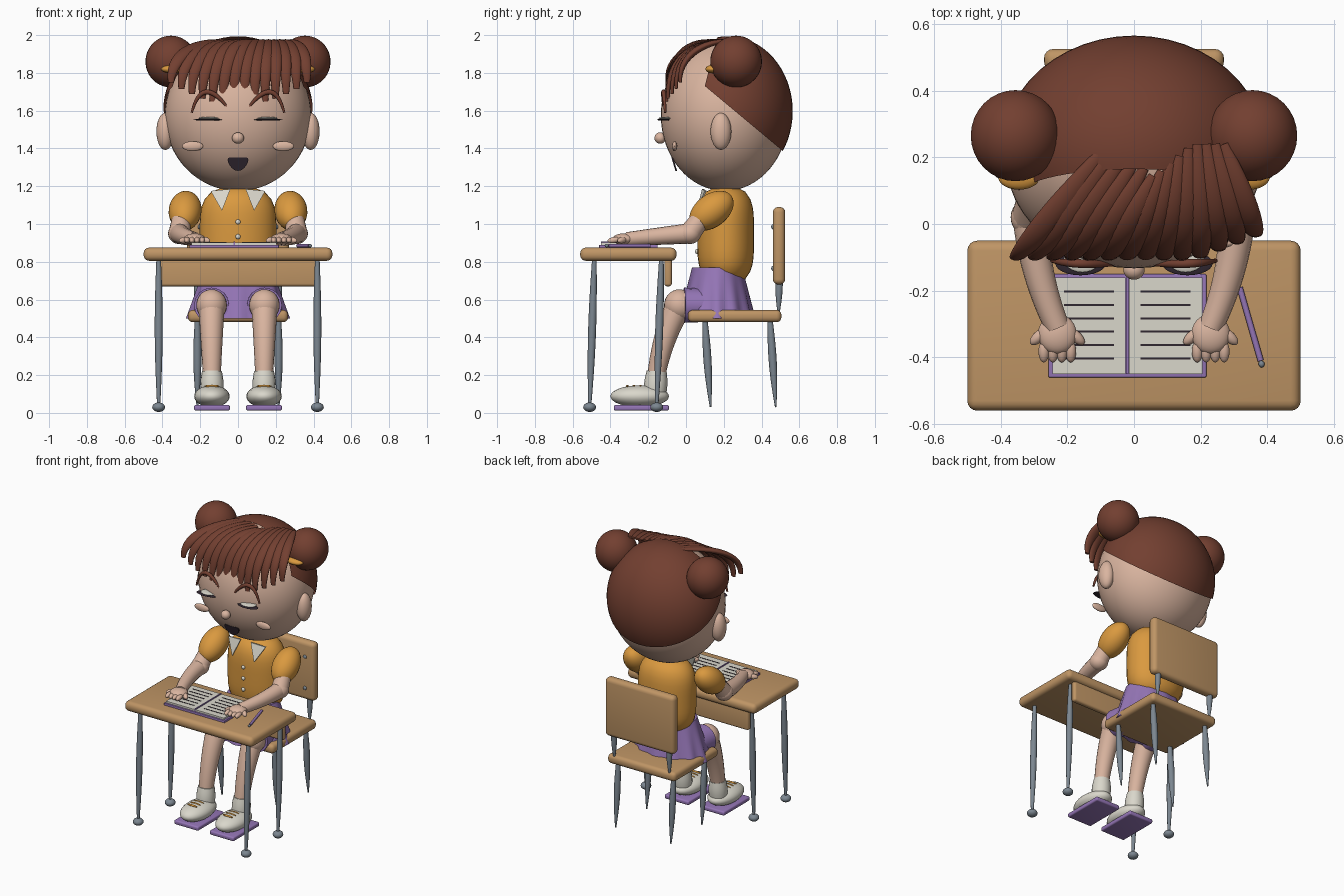
import bpy, bmesh, math
from mathutils import Vector, Matrix, Quaternion

cube = bpy.data.objects.get("Cube")
if cube:
    bpy.data.objects.remove(cube, do_unlink=True)


def material(name, red, green, blue):
    mat = bpy.data.materials.new(name)
    mat.use_nodes = True
    mat.diffuse_color = (red, green, blue, 1)
    mat.node_tree.nodes["Principled BSDF"].inputs["Base Color"].default_value = mat.diffuse_color
    return mat


skin = material("skin", .7, .46, .35)
hair = material("brown_hair", .17, .05, .03)
orange = material("orange_cloth", .7, .32, .05)
purple = material("purple", .3, .18, .47)
wood = material("wood", .52, .3, .13)
metal = material("grey_metal", .2, .24, .28)
white = material("off_white", .7, .68, .6)
dark = material("dark_plum", .03, .02, .03)


def finish(name, bm, mat, angle=50):
    bmesh.ops.recalc_face_normals(bm, faces=bm.faces[:])
    mesh = bpy.data.meshes.new(name)
    bm.to_mesh(mesh)
    bm.free()
    mesh.materials.append(mat)
    obj = bpy.data.objects.new(name, mesh)
    bpy.context.collection.objects.link(obj)
    bpy.ops.object.select_all(action='DESELECT')
    obj.select_set(True)
    bpy.context.view_layer.objects.active = obj
    bpy.ops.object.shade_smooth_by_angle(angle=math.radians(angle))


def ball(name, centre, radii, mat, turn=Quaternion(), segments=24, cuts=()):
    bm = bmesh.new()
    matrix = Matrix.LocRotScale(Vector(centre), turn, Vector(radii))
    bmesh.ops.create_uvsphere(bm, u_segments=segments, v_segments=segments * 2 // 3, radius=1, matrix=matrix)
    for point, normal in cuts:
        bmesh.ops.bisect_plane(bm, geom=bm.verts[:] + bm.edges[:] + bm.faces[:],
                               plane_co=point, plane_no=normal, clear_outer=True)
    finish(name, bm, mat)


def blob(name, start, end, radius, mat):
    """Ellipsoid stretched from start to end."""
    axis = end - start
    ball(name, (start + end) / 2, (radius, radius, axis.length / 2), mat, axis.to_track_quat('Z', 'Y'))


def box(name, low, high, mat, bevel=0):
    low, high = Vector(low), Vector(high)
    bm = bmesh.new()
    bmesh.ops.create_cube(bm, size=1, matrix=Matrix.LocRotScale((low + high) / 2, None, high - low))
    if bevel:
        bmesh.ops.bevel(bm, geom=bm.edges[:], offset=bevel, segments=4, profile=.5, affect='EDGES')
    finish(name, bm, mat, angle=35)


def taper(start, end, bulge=0):
    return lambda t, angle: start + (end - start) * t + bulge * math.sin(math.pi * t)


def bezier(points, t):
    while len(points) > 1:
        points = [a.lerp(b, t) for a, b in zip(points, points[1:])]
    return points[0]


def sweep(name, points, radius, mat, flat=1, across=(1, 0, 0), sides=16, steps=14):
    """Tube along a Bezier path; radius is a rule of path position and angle."""
    points = [Vector(p) for p in points]
    bm = bmesh.new()
    rings = []
    for step in range(steps + 1):
        t = step / steps
        tangent = bezier(points, min(t + .01, 1)) - bezier(points, max(t - .01, 0))
        up = tangent.cross(Vector(across)).normalized()
        side = up.cross(tangent).normalized()
        ring = []
        for k in range(sides):
            a = math.tau * k / sides
            offset = side * math.cos(a) + up * math.sin(a) * flat
            ring.append(bm.verts.new(bezier(points, t) + offset * radius(t, a)))
        rings.append(ring)
    for ring, after in zip(rings, rings[1:]):
        for k in range(sides):
            n = (k + 1) % sides
            bm.faces.new((ring[k], ring[n], after[n], after[k]))
    bm.faces.new(rings[0])
    bm.faces.new(rings[-1])
    finish(name, bm, mat)


def plate(name, points, mat):
    bm = bmesh.new()
    face = bm.faces.new([bm.verts.new(p) for p in points])
    extruded = bmesh.ops.extrude_face_region(bm, geom=[face])["geom"]
    moved = [v for v in extruded if isinstance(v, bmesh.types.BMVert)]
    bmesh.ops.translate(bm, verts=moved, vec=(0, .009, 0))
    finish(name, bm, mat, angle=20)


# desk and chair boards
box("desk_top", (-.5, -.56, .805), (.5, -.05, .875), wood, bevel=.03)
box("desk_panel", (-.43, -.115, .67), (.43, -.075, .82), wood, bevel=.015)
box("chair_seat", (-.265, .01, .48), (.265, .505, .545), wood, bevel=.026)
box("chair_back", (-.27, .46, .68), (.27, .525, 1.09), wood, bevel=.028)

# open book with ruled bars, and pencil
box("book_cover", (-.257, -.46, .87), (.217, -.15, .89), purple, bevel=.004)
box("book_spine", (-.024, -.45, .88), (-.016, -.16, .907), purple)
for left in (-.245, -.015):
    right = left + .22
    box("page", (left, -.45, .88), (right, -.16, .902), white)
    for row in range(6):
        y = -.2 - row * .04
        box("page_line", (left + .035, y - .006, .9), (right - .035, y, .904), dark)
pencil_tip = Vector((.38, -.41, .885))
sweep("pencil", [(.317, -.19, .885), pencil_tip], taper(.009, .009), purple)
blob("pencil_tip", pencil_tip, pencil_tip + Vector((.005, -.02, 0)), .009, metal)

# shirt with buttons, and pleated skirt
sweep("shirt", [(0, .21, .67), (0, .21, 1.21)],
      lambda t, angle: .2 * math.sqrt(1.03 - (2 * t - 1) ** 4), orange, flat=.74, sides=32)
sweep("skirt", [(0, .165, .77), (0, .165, .5)],
      lambda t, angle: (.18 + .085 * t) * (1 + .04 * t * math.cos(12 * angle)), purple, flat=.74, sides=72)
for row in range(3):
    ball("button", (0, .058, .855 + row * .078), (.013, .01, .013), white)

# head, nose and heart-shaped mouth
ball("neck", (0, .21, 1.2), (.1, .08, .06), skin)
ball("head", (0, .205, 1.575), (.387, .338, .4), skin, segments=48)
ball("nose", (0, -.137, 1.455), (.032, .03, .03), skin)
mouth = []
for k in range(20):
    a = math.tau * k / 20
    height = .035 * math.cos(a) - .012 * math.cos(2 * a)
    mouth.append((.055 * math.sin(a), -.07 - height * .3, 1.328 + height))
plate("mouth", mouth, dark)

# hair cap, cut open over the face
brow_line = (0, .1, 1.73)
ball("hair_cap", (0, .222, 1.597), (.396, .343, .397), hair, segments=48,
     cuts=[(brow_line, (0, -4, 1)), (brow_line, (0, -5, -6))])

# fringe of overlapping locks fanning out from a notched parting
lock_count = 14
for i in range(lock_count):
    u = i / (lock_count - 1)
    edge = (2 * u - 1) ** 2
    root = Vector((.345 * u - .075, .14 + .1 * min(1, abs(u - .4) * 3), 1.97))
    tip = Vector((.72 * u - .355, -.1 + .07 * max(0, 4 * u - 3), 1.63 + .12 * edge))
    crown = root.lerp(tip, .5)
    crown.z = 1.97
    drop = Vector((tip.x, tip.y - .01, 1.9))
    sweep("fringe_lock", [root, crown, drop, tip], taper(.014, .016, .022), hair, flat=.5)

# mirrored parts
for s in (-1, 1):
    def at(x, y, z):
        return Vector((s * x, y, z))

    # spindle legs, back supports and screws
    for y in (-.51, -.155):
        foot = at(.42, y, .03)
        sweep("desk_leg", [foot + Vector((0, .025, .79)), foot], taper(.012, .008, .011), metal)
        ball("desk_foot", foot, (.034, .034, .025), metal)
    for y in (.1, .445):
        sweep("chair_leg", [at(.215, y, .49), at(.215, y + .03, .03)], taper(.014, .004, .012), metal)
    sweep("back_support", [at(.215, .49, .53), at(.215, .495, .78)], taper(.006, .014, .009), metal)
    for z in (.765, .985):
        ball("screw", at(.2, .46, z), (.013, .009, .013), metal)

    # collar, sleeves and arms
    plate("collar", [at(.04, .085, 1.185), at(.145, .1, 1.175), at(.085, .055, 1.07)], white)
    elbow, wrist = at(.31, .02, .95), at(.23, -.31, .92)
    blob("sleeve", at(.27, .24, 1.15), at(.29, .03, .99), .087, orange)
    sweep("upper_arm", [at(.3, .08, 1.03), elbow], taper(.05, .058), skin)
    ball("elbow", elbow, (.06, .06, .056), skin)
    sweep("forearm", [elbow, at(.3, -.15, .935), wrist], taper(.054, .037), skin)

    # hands
    palm = wrist + Vector((0, -.02, 0))
    ball("palm", palm, (.058, .06, .03), skin)
    for i in range(4):
        spread = (i - 1.5) * .027
        blob("finger", palm + Vector((spread, -.02, 0)), palm + Vector((spread, -.085, -.01)), .016, skin)
    for way in (-1, 1):
        blob("thumb", palm + Vector((way * .03, .015, 0)), palm + Vector((way * .08, -.03, -.01)), .017, skin)

    # legs
    hip, knee, ankle = at(.13, .12, .57), at(.14, -.035, .57), at(.138, -.165, .15)
    sweep("skirt_cuff", [hip, knee + Vector((0, .025, 0))], taper(.088, .093), purple)
    sweep("thigh", [hip, knee], taper(.08, .08), skin)
    ball("knee", knee, (.081, .081, .084), skin)
    sweep("shin", [knee, at(.14, -.13, .4), ankle], taper(.07, .045), skin)

    # socks and laced shoes
    sweep("sock", [ankle + Vector((0, .01, .07)), ankle - Vector((0, 0, .06))], taper(.053, .058, .006), white)
    shoe = at(.138, -.245, .088)
    ball("shoe", shoe, (.094, .155, .058), white)
    box("shoe_sole", shoe - Vector((.095, .137, .076)), shoe + Vector((.095, .155, -.046)), purple, bevel=.01)
    for i in range(3):
        lace = shoe + Vector((0, i * .035 - .065, .054))
        ball("shoe_lace", lace, (.04, .007, .007), orange)

    # ears, cheeks and closed eyes
    ball("ear", at(.385, .185, 1.49), (.047, .055, .098), skin)
    ball("cheek", at(.24, -.06, 1.412), (.056, .014, .026), skin)
    ball("eye_white", at(.155, -.105, 1.56), (.055, .04, .007), white)
    ball("eyelash", at(.16, -.118, 1.552), (.076, .036, .005), dark)
    sweep("eyebrow", [at(.245, -.11, 1.59), at(.2, -.12, 1.76), at(.12, -.12, 1.7), at(.058, -.12, 1.62)],
          taper(.006, .006, .007), hair, across=(0, 1, 0))

    # hair buns with bands
    ball("hair_bun", at(.355, .265, 1.86), (.135, .137, .137), hair, segments=32)
    ball("hair_band", at(.345, .14, 1.82), (.062, .037, .022), orange)
